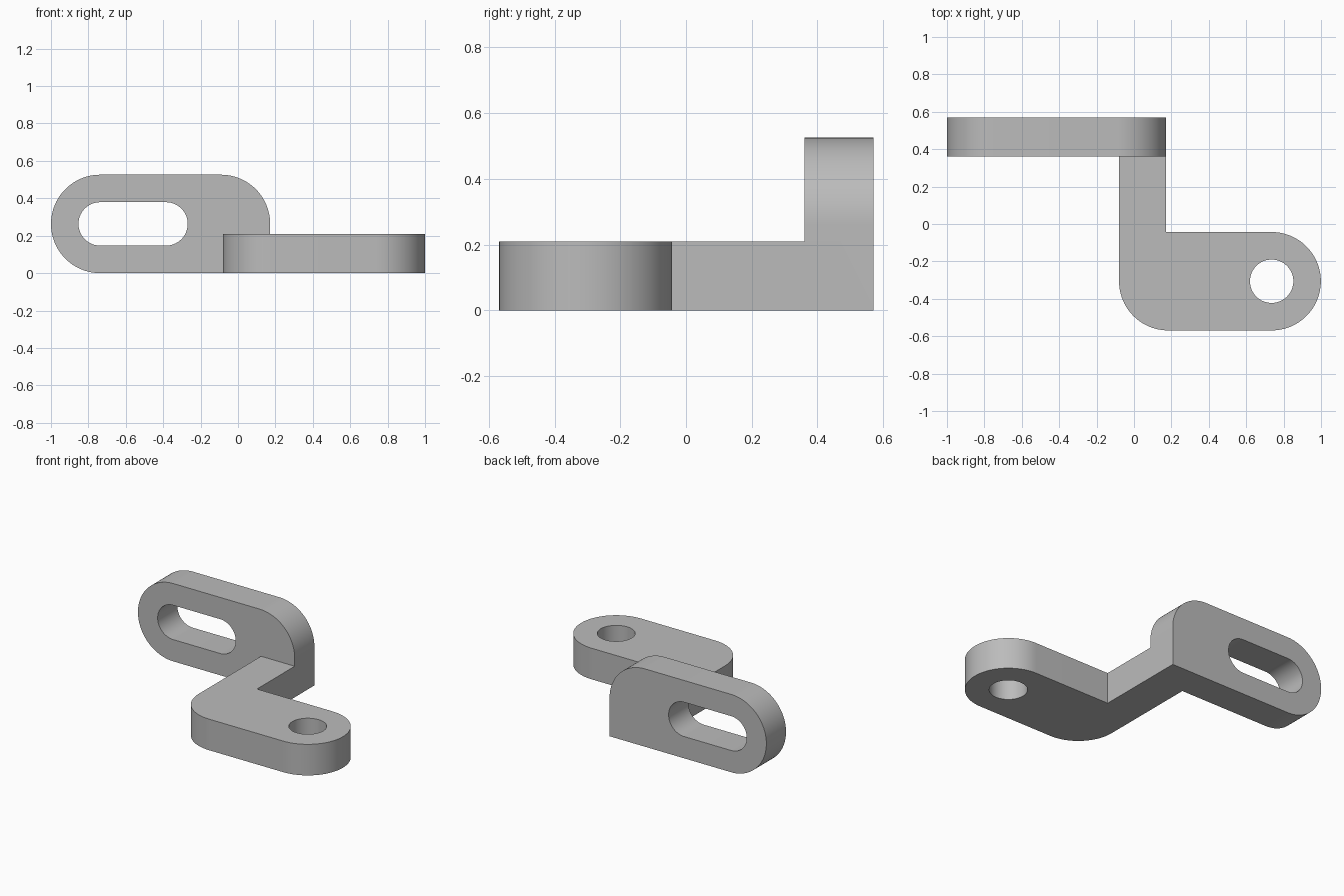
import bpy, bmesh
from math import pi, cos, sin
from mathutils import Matrix

cube = bpy.data.objects.get("Cube")
if cube:
    bpy.data.objects.remove(cube, do_unlink=True)

grey = bpy.data.materials.new("plain grey")
grey.use_nodes = True
colour = (0.5, 0.5, 0.5, 1)
grey.diffuse_color = colour
grey.node_tree.nodes["Principled BSDF"].inputs["Base Color"].default_value = colour

# World frame that stands a flat profile upright, extruded towards the front
UPRIGHT = Matrix.Rotation(pi / 2, 4, 'X')
FLAT = Matrix.Identity(4)


def arc(cx, cy, r, start, end, steps):
    """Points on an arc, angles given in quarter turns."""
    angles = [(start + (end - start) * i / steps) * pi / 2 for i in range(steps + 1)]
    return [(cx + r * cos(a), cy + r * sin(a)) for a in angles]


def prism(name, outline, low, high, frame):
    """Extrude a closed outline between two heights along the frame's z axis."""
    bm = bmesh.new()
    base = bm.faces.new([bm.verts.new((x, y, low)) for x, y in outline])
    top = bmesh.ops.extrude_face_region(bm, geom=[base])["geom"]
    bmesh.ops.translate(bm, vec=(0, 0, high - low),
                        verts=[v for v in top if isinstance(v, bmesh.types.BMVert)])
    bmesh.ops.recalc_face_normals(bm, faces=bm.faces)
    bm.transform(frame)
    mesh = bpy.data.meshes.new(name)
    bm.to_mesh(mesh)
    bm.free()
    mesh.materials.append(grey)
    obj = bpy.data.objects.new(name, mesh)
    bpy.context.collection.objects.link(obj)
    return obj


def combine(target, other, operation):
    """Apply a boolean and discard the second solid."""
    mod = target.modifiers.new(operation.title(), 'BOOLEAN')
    mod.operation, mod.solver, mod.object = operation, 'EXACT', other
    bpy.context.view_layer.objects.active = target
    bpy.ops.object.modifier_apply(modifier=mod.name)
    bpy.data.objects.remove(other, do_unlink=True)


R = 0.263        # outer corner radius
HOLE = 0.116     # hole and slot radius
T = 0.21         # plate thickness
FOOT_Y = -0.306  # centre line of the foot
HOLE_X = 0.736
BACK = 0.57

# Upright slotted plate: rounded left end, one rounded top corner
plate_outline = ([(0.172, 0)] + arc(0.172 - R, R, R, 0, 1, 24)
                 + arc(-1 + R, R, R, 1, 3, 48))
bracket = prism("bracket", plate_outline, -BACK, T - BACK, UPRIGHT)
slot_outline = arc(-0.385, R, HOLE, -1, 1, 40) + arc(-1 + R, R, HOLE, 1, 3, 40)
combine(bracket, prism("slot_cutter", slot_outline, -1, 0, UPRIGHT), 'DIFFERENCE')

# Flat foot with its arm running back into the plate
foot_outline = ([(0.172, BACK - T / 2), (-0.08, BACK - T / 2)]
                + arc(-0.08 + R, FOOT_Y, R, 2, 3, 24)
                + arc(HOLE_X, FOOT_Y, R, -1, 1, 48)
                + [(0.172, FOOT_Y + R)])
foot = prism("foot", foot_outline, 0, T, FLAT)
hole_outline = arc(HOLE_X, FOOT_Y, HOLE, 0, 4, 64)[:-1]
combine(foot, prism("hole_cutter", hole_outline, -1, 1, FLAT), 'DIFFERENCE')

# Join into one solid, smooth the curved walls only
combine(bracket, foot, 'UNION')
bpy.ops.object.select_all(action='DESELECT')
bracket.select_set(True)
bpy.context.view_layer.objects.active = bracket
bpy.ops.object.shade_smooth_by_angle(angle=pi / 6)
